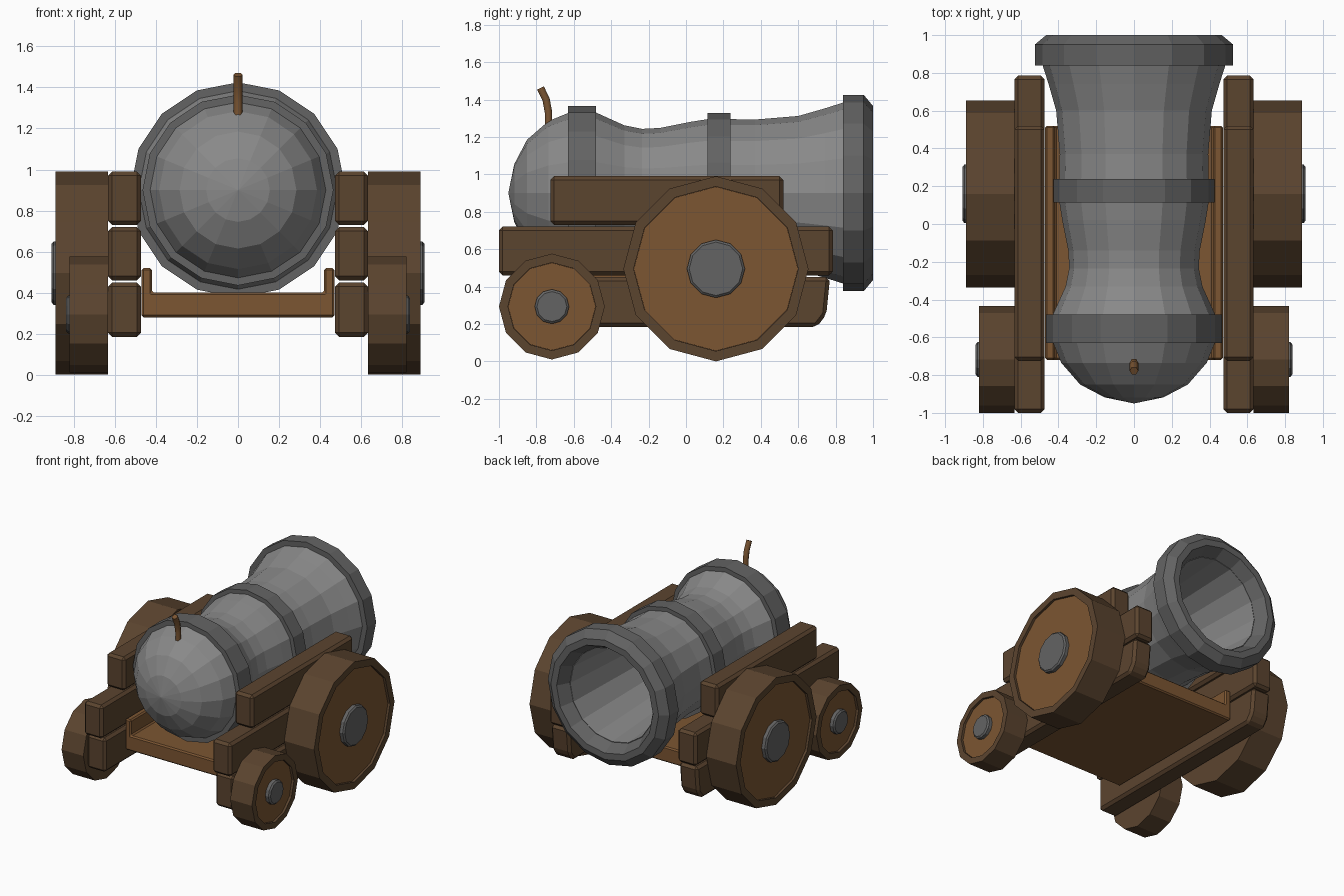
import bpy, bmesh, math
from mathutils import Vector

if "Cube" in bpy.data.objects:
    bpy.data.objects.remove(bpy.data.objects["Cube"])


def material(name, color):
    m = bpy.data.materials.new(name)
    m.diffuse_color = (*color, 1)
    m.use_nodes = True
    m.node_tree.nodes["Principled BSDF"].inputs["Base Color"].default_value = m.diffuse_color
    return m


IRON = material("grey iron", (0.25, 0.25, 0.25))
DARK_IRON = material("dark iron", (0.125, 0.125, 0.125))
DARK_WOOD = material("dark wood", (0.105, 0.058, 0.028))
LIGHT_WOOD = material("light wood", (0.20, 0.092, 0.032))


def finish(name, bm, mat):
    bmesh.ops.recalc_face_normals(bm, faces=bm.faces)
    me = bpy.data.meshes.new(name)
    bm.to_mesh(me)
    bm.free()
    me.materials.append(mat)
    ob = bpy.data.objects.new(name, me)
    bpy.context.collection.objects.link(ob)
    return ob


def revolve(name, profile, sides, mat, center, axis="Y", closed=False):
    """Spin (distance along axis, radius) points around the axis."""
    bm = bmesh.new()
    rings = []
    for d, r in profile:
        ring = []
        for i in range(1 if r == 0 else sides):
            a = 2 * math.pi * i / sides
            u, v = r * math.sin(a), r * math.cos(a)
            p = (u, d, v) if axis == "Y" else (d, u, v)
            ring.append(bm.verts.new(Vector(center) + Vector(p)))
        rings.append(ring)
    pairs = list(zip(rings, rings[1:]))
    if closed:
        pairs.append((rings[-1], rings[0]))
    for a, b in pairs:
        for i in range(sides):
            j = (i + 1) % sides
            if len(a) == 1:
                bm.faces.new((a[0], b[i], b[j]))
            elif len(b) == 1:
                bm.faces.new((a[i], a[j], b[0]))
            else:
                bm.faces.new((a[i], a[j], b[j], b[i]))
    return finish(name, bm, mat)


def extrude(name, points, x0, x1, mat, bevel, along="X"):
    """Extrude an outline between two positions and chamfer its edges."""
    bm = bmesh.new()

    def put(p, d):
        return bm.verts.new((d, *p) if along == "X" else (p[0], d, p[1]))
    a = [put(p, x0) for p in points]
    b = [put(p, x1) for p in points]
    bm.faces.new(a)
    bm.faces.new(b[::-1])
    for i in range(len(a)):
        j = (i + 1) % len(a)
        bm.faces.new((a[i], b[i], b[j], a[j]))
    bmesh.ops.recalc_face_normals(bm, faces=bm.faces)
    bmesh.ops.bevel(bm, geom=bm.edges[:], offset=bevel, segments=1,
                    affect='EDGES', clamp_overlap=True)
    return finish(name, bm, mat)


# Barrel with rounded breech and hollow bore
AXIS = (0, 0, 0.9)
revolve("barrel", [
    (-0.95, 0), (-0.918, 0.155), (-0.85, 0.285), (-0.735, 0.385), (-0.63, 0.428),
    (-0.48, 0.43), (-0.33, 0.362), (-0.235, 0.343), (-0.14, 0.348), (0.02, 0.38),
    (0.115, 0.395), (0.24, 0.395), (0.37, 0.393), (0.60, 0.412), (0.74, 0.452),
    (0.86, 0.49), (0.91, 0.36), (0.15, 0.31), (0.15, 0)], 16, IRON, AXIS)

# Reinforcing bands and muzzle ring
for name, y0, y1, r in (("rear_band", -0.63, -0.48, 0.465), ("middle_band", 0.115, 0.237, 0.427)):
    revolve(name, [(y0, r - 0.08), (y0, r), (y1, r), (y1, r - 0.08)],
            16, DARK_IRON, AXIS, closed=True)
revolve("muzzle_ring", [(0.84, 0.44), (0.84, 0.525), (0.95, 0.525), (1.0, 0.465),
                        (1.0, 0.415), (0.90, 0.36)], 16, DARK_IRON, AXIS, closed=True)

# Fuse: a bent cord
curve = bpy.data.curves.new("fuse_path", 'CURVE')
curve.dimensions = '3D'
curve.bevel_depth = 0.023
curve.bevel_resolution = 1
curve.use_fill_caps = True
path = [(-0.735, 1.25), (-0.735, 1.33), (-0.748, 1.40), (-0.778, 1.462)]
spline = curve.splines.new('POLY')
spline.points.add(len(path) - 1)
for p, (y, z) in zip(spline.points, path):
    p.co = (0, y, z, 1)
curve.materials.append(LIGHT_WOOD)
fuse = bpy.data.objects.new("fuse", curve)
bpy.context.collection.objects.link(fuse)

# Tray between the side planks
extrude("tray", [(-0.47, 0.28), (0.47, 0.28), (0.47, 0.52), (0.42, 0.52), (0.42, 0.4),
                 (-0.42, 0.4), (-0.42, 0.52), (-0.47, 0.52)],
        -0.72, 0.52, LIGHT_WOOD, 0.01, along="Y")

PLANKS = {
    "upper_plank": [(-0.725, 0.73), (0.52, 0.73), (0.52, 0.99), (-0.725, 0.99)],
    "middle_plank": [(-1.0, 0.46), (0.785, 0.46), (0.785, 0.72), (-1.0, 0.72)],
    "lower_plank": [(-0.96, 0.185), (0.70, 0.185), (0.75, 0.25), (0.77, 0.45), (-0.96, 0.45)],
}
# name, y, z, radius, inner rim radius, outer x, hub radius
WHEELS = (("large_wheel", 0.16, 0.495, 0.495, 0.44, 0.89, 0.155),
          ("small_wheel", -0.717, 0.293, 0.283, 0.235, 0.82, 0.092))

for side, s in (("left", -1), ("right", 1)):
    # Carriage side planks
    for name, pts in PLANKS.items():
        extrude(f"{side}_{name}", pts, s * 0.473, s * 0.633, DARK_WOOD, 0.02)
    # Wheels: dark rim, recessed light disc, iron hub
    for name, y, z, r, ri, x, rh in WHEELS:
        c = (0, y, z)
        revolve(f"{side}_{name}_rim", [(s * 0.633, 0), (s * 0.633, r), (s * x, r), (s * x, ri),
                                       (s * (x - 0.03), ri), (s * (x - 0.03), 0)],
                12, DARK_WOOD, c, "X")
        revolve(f"{side}_{name}_disc", [(s * (x - 0.035), 0), (s * (x - 0.035), ri - 0.001),
                                        (s * (x - 0.018), ri - 0.001), (s * (x - 0.018), 0)],
                12, LIGHT_WOOD, c, "X")
        revolve(f"{side}_{name}_hub", [(s * (x - 0.03), 0), (s * (x - 0.03), rh), (s * (x + 0.008), rh),
                                       (s * (x + 0.018), rh - 0.012), (s * (x + 0.018), 0)],
                12, DARK_IRON, c, "X")
